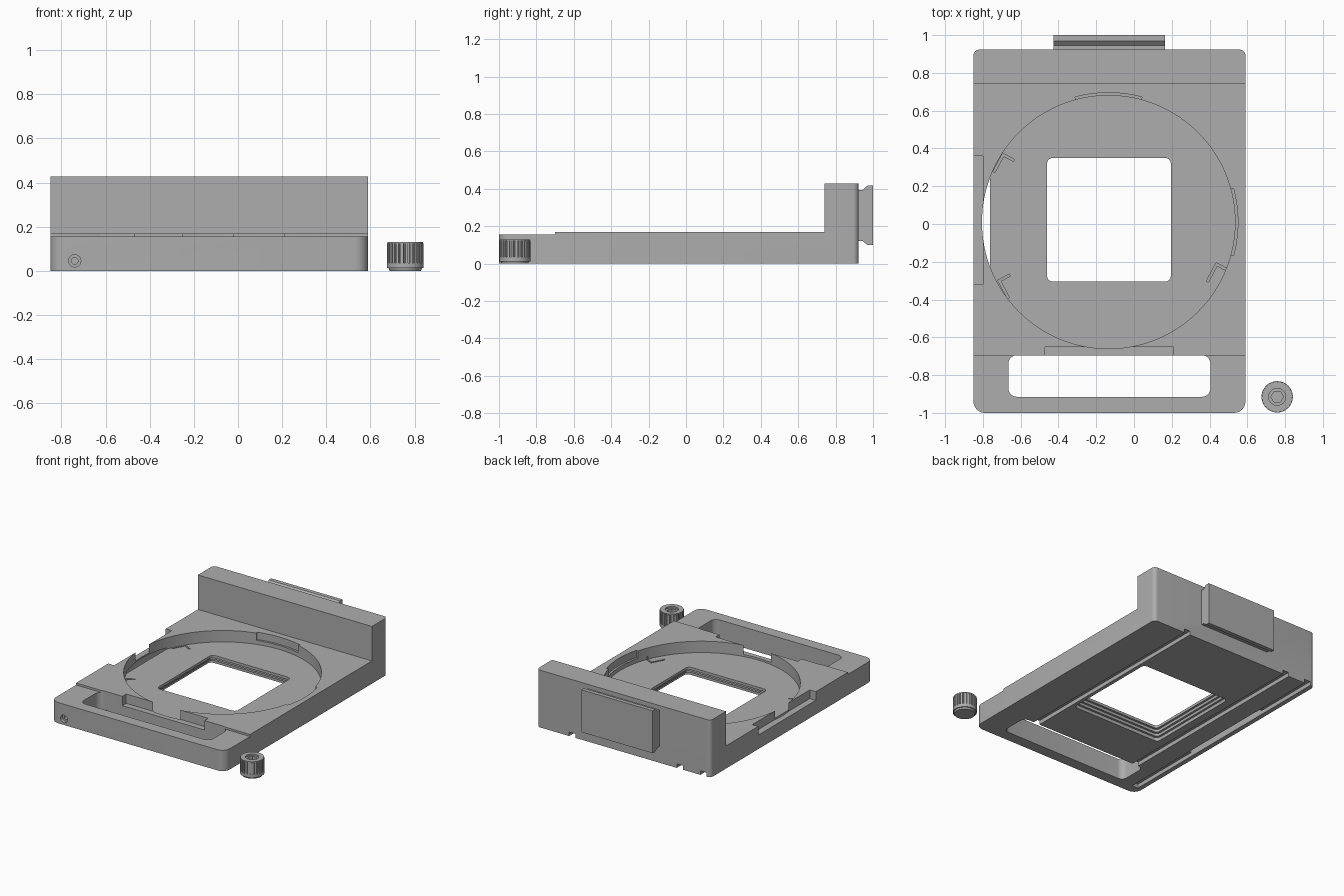
import bpy, bmesh, math
from mathutils import Matrix

if "Cube" in bpy.data.objects:
    bpy.data.objects.remove(bpy.data.objects["Cube"])

grey = bpy.data.materials.new("mid grey")
grey.diffuse_color = (0.42, 0.42, 0.42, 1)
grey.use_nodes = True
grey.node_tree.nodes["Principled BSDF"].inputs["Base Color"].default_value = grey.diffuse_color
CX, CY, R = -0.135, 0.01, 0.67      # ring recess centre and radius
FLOOR = 0.085                       # ring recess floor height


def prism(name, pts, z0, z1, matrix=None):
    """Extrude a closed 2D outline from z0 to z1."""
    bm = bmesh.new()
    face = bm.faces.new([bm.verts.new((x, y, z0)) for x, y in pts])
    ext = bmesh.ops.extrude_face_region(bm, geom=[face])["geom"]
    bmesh.ops.translate(bm, vec=(0, 0, z1 - z0),
                        verts=[v for v in ext if isinstance(v, bmesh.types.BMVert)])
    if matrix:
        bm.transform(matrix)
    bmesh.ops.recalc_face_normals(bm, faces=bm.faces)
    me = bpy.data.meshes.new(name)
    bm.to_mesh(me)
    bm.free()
    me.materials.append(grey)
    ob = bpy.data.objects.new(name, me)
    bpy.context.collection.objects.link(ob)
    return ob


def rect(x0, x1, y0, y1, rf=0, rb=None):
    """Rectangle outline with front and back corner radii."""
    rb = rf if rb is None else rb
    pts = []
    for x, y, sx, sy, r, a in ((x1, y1, -1, -1, rb, 0), (x0, y1, 1, -1, rb, 90),
                               (x0, y0, 1, 1, rf, 180), (x1, y0, -1, 1, rf, 270)):
        if r == 0:
            pts.append((x, y))
            continue
        for i in range(7):
            t = math.radians(a + 15 * i)
            pts.append((x + sx * r + r * math.cos(t), y + sy * r + r * math.sin(t)))
    return pts


def circle(x, y, r, n=32, a0=0):
    return [(x + r * math.cos(a0 + math.tau * i / n),
             y + r * math.sin(a0 + math.tau * i / n)) for i in range(n)]


def cut(target, cutter):
    mod = target.modifiers.new("cut", "BOOLEAN")
    mod.operation, mod.solver, mod.object = "DIFFERENCE", "EXACT", cutter
    cutter.hide_render = True
    bpy.context.view_layer.objects.active = target
    bpy.ops.object.modifier_apply(modifier=mod.name)
    bpy.data.objects.remove(cutter)


def smooth(ob):
    bpy.ops.object.select_all(action="DESELECT")
    ob.select_set(True)
    bpy.context.view_layer.objects.active = ob
    bpy.ops.object.shade_smooth_by_angle(angle=math.radians(25))


def box_cut(x0, x1, y0, y1, z0, z1, r=0):
    cut(body, prism("cutter", rect(x0, x1, y0, y1, r), z0, z1))


# Frame body: rounded slab, lowered to leave the rear wall and a front step
body = prism("frame_body", rect(-0.85, 0.59, -1, 0.923, 0.06, 0.03), 0, 0.428)
box_cut(-1, 1, -1.2, 0.74, 0.17, 0.6)
box_cut(-1, 1, -1.2, -0.70, 0.155, 0.3)

# Round recess with two wider arcs at the rear and right
cut(body, prism("cutter", circle(CX, CY, R, 128), FLOOR, 0.3))
for mid in (0, 90):
    arc = [math.radians(mid - 15 + 2 * i) for i in range(16)]
    pts = [(CX + 0.685 * math.cos(a), CY + 0.685 * math.sin(a)) for a in arc]
    pts += [(CX + 0.55 * math.cos(a), CY + 0.55 * math.sin(a)) for a in reversed(arc)]
    cut(body, prism("cutter", pts, FLOOR + 0.03, 0.3))

# Window, stepped wider towards the underside
for i in range(4):
    g = 0.016 * i
    box_cut(-0.46 - g, 0.195 + g, -0.305 - g, 0.35 + g, -0.1,
            0.3 if i == 0 else FLOOR - 0.02 * i, 0.03)

# Front grip opening, the notch behind it and the left side notch
box_cut(-0.665, 0.405, -0.915, -0.695, -0.1, 0.3, 0.045)
box_cut(-0.47, 0.21, -0.72, -0.65, 0.10, 0.3)
box_cut(-0.95, -0.80, -0.32, 0.36, 0.105, 0.3)

# Underside grooves: two shallow slide tracks and a deep edge channel
box_cut(0.27, 0.32, -0.75, 1.0, -0.1, 0.03)
box_cut(-0.62, -0.57, -0.75, 1.0, -0.1, 0.03)
box_cut(-0.815, -0.765, -0.93, 1.0, -0.1, 0.03)
box_cut(-0.815, -0.763, -0.36, 0.40, -0.1, FLOOR + 0.01)

# Angled clip slots in the recess floor
for x, y, deg in ((-0.69, 0.31, -28), (-0.665, -0.33, 28), (0.44, -0.27, -28)):
    place = Matrix.Translation((x, y, 0)) @ Matrix.Rotation(math.radians(deg), 4, "Z")
    ell = [(-0.035, -0.055), (-0.023, -0.055), (-0.023, 0.043),
           (0.035, 0.043), (0.035, 0.055), (-0.035, 0.055)]
    cut(body, prism("cutter", ell, FLOOR - 0.012, FLOOR + 0.02, place))

# Counterbored screw hole in the front, pin hole in the right side
to_y = Matrix.Rotation(math.radians(-90), 4, "X")
for r, y1 in ((0.028, -0.975), (0.015, -0.90)):
    cut(body, prism("cutter", circle(-0.74, -0.045, r, 24), -1.1, y1, to_y))
to_x = Matrix(((0, 0, 1, 0), (1, 0, 0, 0), (0, 1, 0, 0), (0, 0, 0, 1)))
cut(body, prism("cutter", circle(0.015, 0.13, 0.014, 24), 0.45, 0.7, to_x))
smooth(body)

# Rear mounting shoe with undercut top and bottom
shoe = [(0.915, 0.12), (0.945, 0.12), (0.97, 0.10), (1.0, 0.10),
        (1.0, 0.417), (0.97, 0.417), (0.945, 0.395), (0.915, 0.395)]
prism("mounting_shoe", shoe, -0.425, 0.165, to_x)

# Thumb knob: chamfered collar, ribbed grip, top rim and hex socket
KX, KY = 0.758, -0.915
ribs = []
for i in range(24):
    for r, f in ((0.083, 0.0), (0.083, 0.6), (0.075, 0.65), (0.075, 0.95)):
        a = math.tau * (i + f) / 24
        ribs.append((KX + r * math.cos(a), KY + r * math.sin(a)))
grip = prism("knob_grip", ribs, 0.036, 0.124)
rim = prism("knob_rim", circle(KX, KY, 0.08, 48), 0.124, 0.13)
for part in (grip, rim):
    cut(part, prism("cutter", circle(KX, KY, 0.033, 6), 0.07, 0.2))
    cut(part, prism("cutter", circle(KX, KY, 0.045, 32), 0.118, 0.2))
collar = prism("knob_collar", circle(KX, KY, 0.083, 48), 0, 0.036)
for v in collar.data.vertices:
    if v.co.z < 0.01:
        v.co.x = KX + (v.co.x - KX) * 0.86
        v.co.y = KY + (v.co.y - KY) * 0.86
band = prism("knob_band", circle(KX, KY, 0.083, 48), 0.012, 0.036)
for ob in (rim, collar, band):
    smooth(ob)
